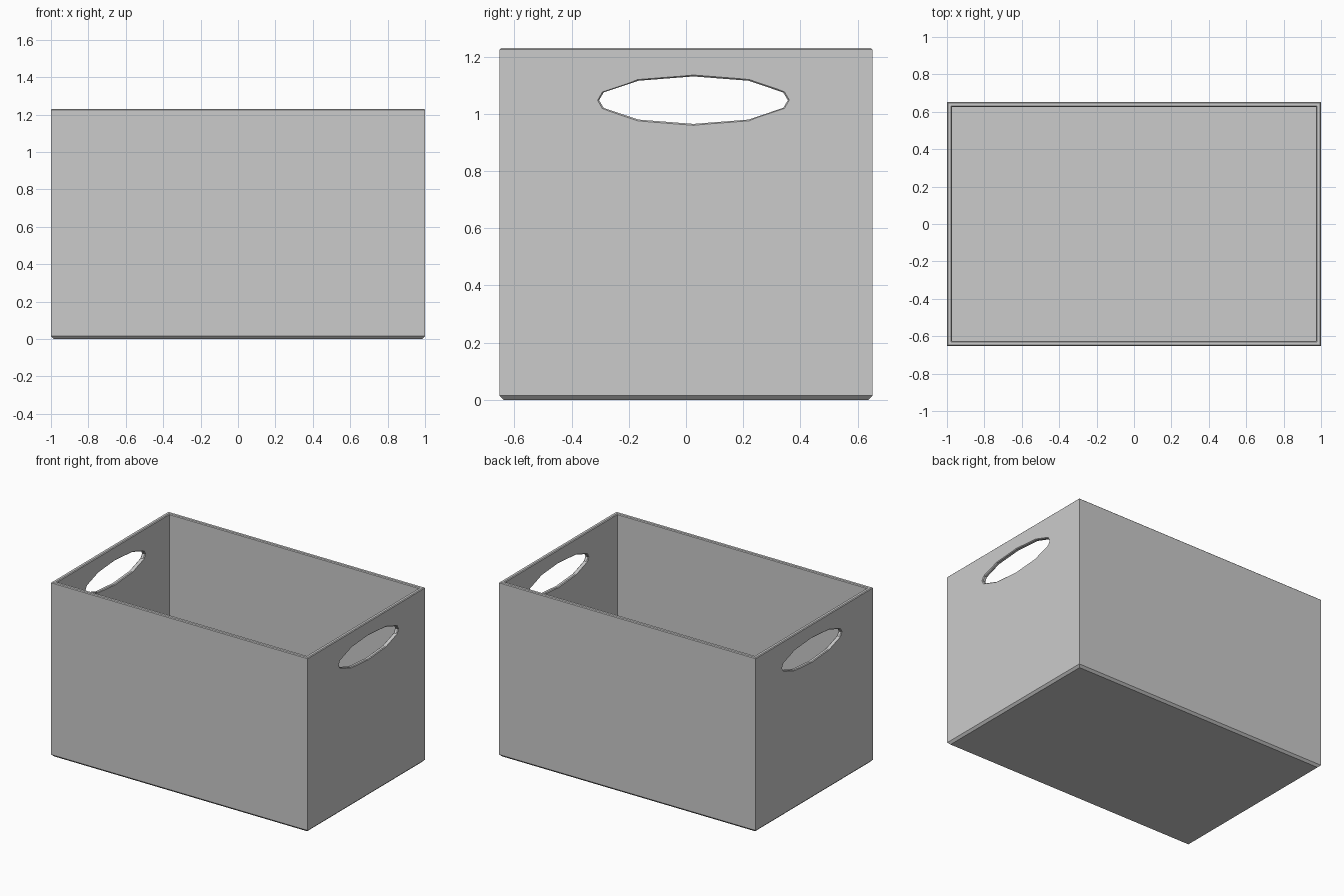
import bpy, bmesh

if "Cube" in bpy.data.objects:
    bpy.data.objects.remove(bpy.data.objects["Cube"])


def loft(name, rings):
    """Closed solid skinned through a list of matching point rings."""
    bm = bmesh.new()
    loops = [[bm.verts.new(p) for p in ring] for ring in rings]
    n = len(loops[0])
    for a, b in zip(loops, loops[1:]):
        for i in range(n):
            j = (i + 1) % n
            bm.faces.new((a[i], a[j], b[j], b[i]))
    bm.faces.new(loops[0])
    bm.faces.new(loops[-1])
    bmesh.ops.recalc_face_normals(bm, faces=bm.faces)
    mesh = bpy.data.meshes.new(name)
    bm.to_mesh(mesh)
    bm.free()
    obj = bpy.data.objects.new(name, mesh)
    bpy.context.collection.objects.link(obj)
    return obj


def rectangle(inset, z):
    x, y = 1.0 - inset, 0.652 - inset
    return [(-x, -y, z), (x, -y, z), (x, y, z), (-x, y, z)]


# Open box: wall profile as (inset, height), up the outside and down the inside
wall_profile = [(0.015, 0), (0, 0.015), (0, 1.225), (0.005, 1.23),
                (0.022, 1.23), (0.027, 1.225), (0.027, 0.03)]
box = loft("storage_box", [rectangle(i, z) for i, z in wall_profile])

# Handle outline: quarter of a twelve-sided oval, mirrored around
quarter = [(0.33, 0), (0.314, 0.027), (0.192, 0.068), (0, 0.083)]
half = quarter + [(-y, z) for y, z in reversed(quarter[:-1])]
oval = half + [(y, -z) for y, z in reversed(half[1:-1])]


def handle_ring(x, flare):
    sy, sz = 1 + flare / 0.33, 1 + flare / 0.083
    return [(x, 0.026 + y * sy, 1.048 + z * sz) for y, z in oval]


# Cutter through both end walls, flared at each wall surface to chamfer the hole
stations = [(-1.02, 0.025), (-0.995, 0), (-0.978, 0), (-0.96, 0.018)]
stations += [(-x, f) for x, f in reversed(stations)]
cutter = loft("handle_cutter", [handle_ring(x, f) for x, f in stations])
cutter.hide_render = True

cut = box.modifiers.new("handle_holes", 'BOOLEAN')
cut.operation = 'DIFFERENCE'
cut.solver = 'EXACT'
cut.object = cutter
bpy.context.view_layer.objects.active = box
bpy.ops.object.modifier_apply(modifier=cut.name)
bpy.data.objects.remove(cutter)
